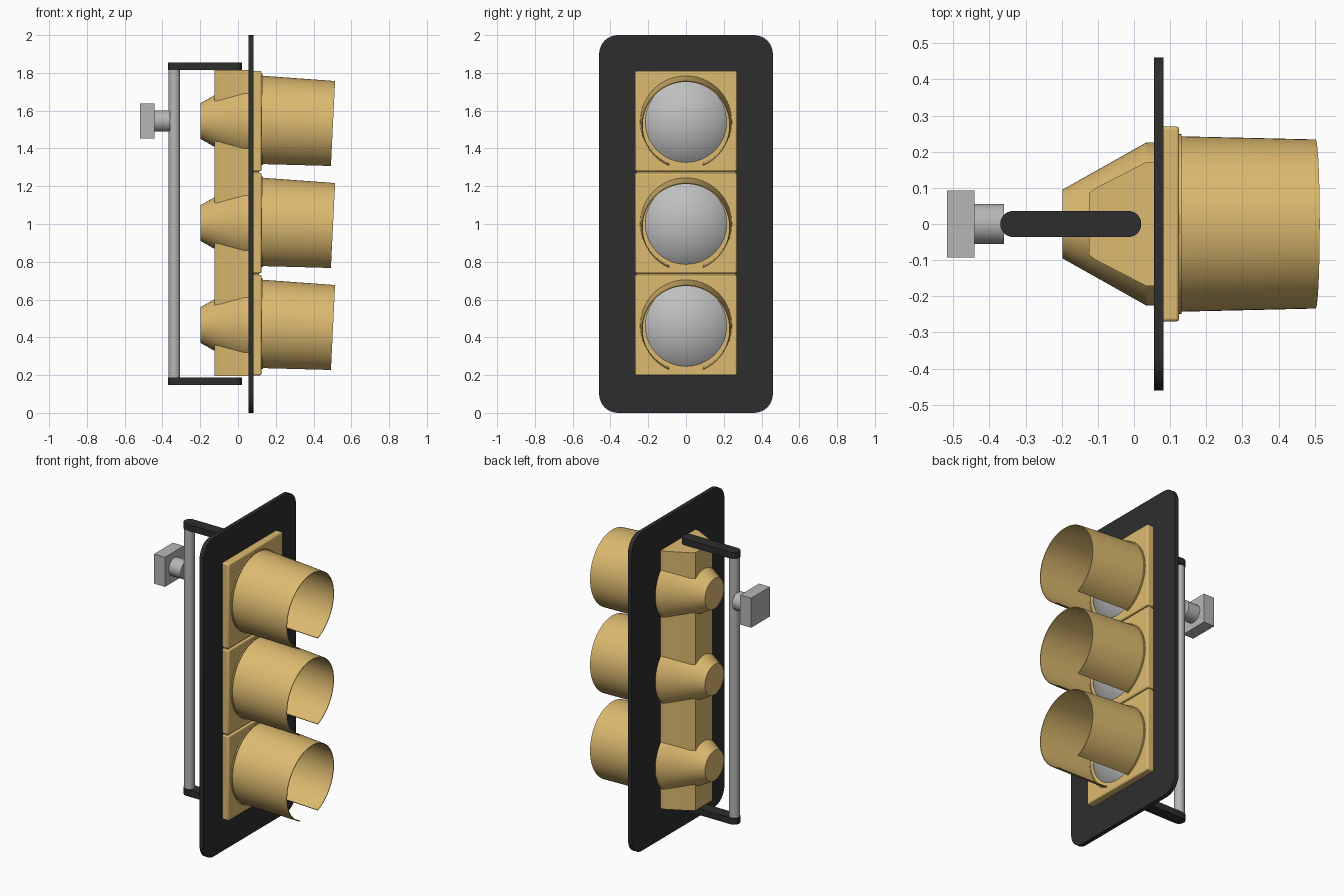
import bpy
import bmesh
import math
from mathutils import Vector, Matrix

if "Cube" in bpy.data.objects:
    bpy.data.objects.remove(bpy.data.objects["Cube"])


def material(name, rgb):
    m = bpy.data.materials.new(name)
    m.use_nodes = True
    m.diffuse_color = (*rgb, 1)
    bsdf = next(n for n in m.node_tree.nodes if n.type == 'BSDF_PRINCIPLED')
    bsdf.inputs["Base Color"].default_value = (*rgb, 1)
    return m


YELLOW = material("housing_yellow", (0.72, 0.49, 0.16))
BLACK = material("matte_black", (0.027, 0.027, 0.027))
LENS = material("lens_grey", (0.52, 0.52, 0.52))
METAL = material("metal_grey", (0.47, 0.47, 0.47))


def finish(name, bm, mat, bevel=0):
    bmesh.ops.remove_doubles(bm, verts=bm.verts, dist=1e-5)
    bmesh.ops.recalc_face_normals(bm, faces=bm.faces)
    mesh = bpy.data.meshes.new(name)
    bm.to_mesh(mesh)
    bm.free()
    mesh.materials.append(mat)
    mesh.shade_smooth()
    mesh.set_sharp_from_angle(angle=math.radians(25))
    ob = bpy.data.objects.new(name, mesh)
    bpy.context.collection.objects.link(ob)
    if bevel:
        mod = ob.modifiers.new("edge_bevel", 'BEVEL')
        mod.width = bevel
        mod.segments = 2
    return ob


def prism(name, points, direction, mat, bevel=0):
    """Extrude a flat outline along a direction."""
    bm = bmesh.new()
    face = bm.faces.new([bm.verts.new(p) for p in points])
    ext = bmesh.ops.extrude_face_region(bm, geom=[face], use_keep_orig=True)
    moved = [v for v in ext["geom"] if isinstance(v, bmesh.types.BMVert)]
    bmesh.ops.translate(bm, verts=moved, vec=Vector(direction))
    return finish(name, bm, mat, bevel)


def box(name, lo, hi, mat, bevel=0):
    (x, y, z), (u, v, w) = lo, hi
    outline = [(x, y, z), (x, v, z), (x, v, w), (x, y, w)]
    return prism(name, outline, (u - x, 0, 0), mat, bevel)


def rounded(cx, cy, hx, hy, r, steps=8):
    """Rounded rectangle outline in two dimensions."""
    pts = []
    for k, (sx, sy) in enumerate([(1, 1), (-1, 1), (-1, -1), (1, -1)]):
        for i in range(steps + 1):
            a = (k + i / steps) * math.pi / 2
            pts.append((cx + sx * (hx - r) + r * math.cos(a),
                        cy + sy * (hy - r) + r * math.sin(a)))
    return pts


def lathe(name, profile, z, mat, slot=0, closed=False, steps=64, axis='X'):
    """Turn an (along, radius) profile about an axis, leaving a gap below."""
    bm = bmesh.new()
    rings = []
    for i in range(steps + 1):
        a = slot + (2 * math.pi - 2 * slot) * i / steps
        rings.append([bm.verts.new((x, r * math.sin(a), -r * math.cos(a)))
                      for x, r in profile])
    n = len(profile)
    for a, b in zip(rings, rings[1:]):
        for j in range(n if closed else n - 1):
            k = (j + 1) % n
            bm.faces.new((a[j], a[k], b[k], b[j]))
    if slot:
        bm.faces.new(rings[0])
        bm.faces.new(rings[-1])
    bmesh.ops.remove_doubles(bm, verts=bm.verts, dist=1e-5)
    bmesh.ops.dissolve_degenerate(bm, edges=bm.edges, dist=1e-6)
    ob = finish(name, bm, mat)
    ob.location.z = z
    if axis == 'Z':
        ob.rotation_euler.y = -math.pi / 2
    return ob


# Backing board and rear housing
prism("backing_board", [(0.055, y, z) for y, z in rounded(0, 1, 0.46, 1, 0.1)],
      (0.026, 0, 0), BLACK)
half = [(0.06, 0.172), (0.035, 0.172), (-0.105, 0.1), (-0.125, 0.085)]
prism("rear_housing", [(x, y, 0.195) for x, y in half]
      + [(x, -y, 0.195) for x, y in reversed(half)], (0, 0, 1.62), YELLOW)

# Three lamp sections
SLOT = math.radians(22.5)
for i, label in enumerate(["lower", "middle", "upper"]):
    z = 0.465 + 0.54 * i
    box(label + "_door", (0.07, -0.27, z - 0.266), (0.125, 0.27, z + 0.266),
        YELLOW, 0.008)
    lathe(label + "_reflector_cone",
          [(-0.198, 0), (-0.198, 0.095), (0.035, 0.226), (0.06, 0.226), (0.06, 0)],
          z, YELLOW)
    # Shallow domed lens
    depth, rim = 0.08, 0.222
    R = (rim * rim + depth * depth) / (2 * depth)
    edge = math.asin(rim / R)
    dome = [(0.12 + depth - R + R * math.cos(edge * k / 10),
             R * math.sin(edge * k / 10)) for k in range(11)]
    lathe(label + "_lens", dome, z - 0.003, LENS)
    lathe(label + "_visor_flange",
          [(0.12, 0.236), (0.12, 0.249), (0.132, 0.249), (0.132, 0.236)],
          z - 0.003, YELLOW, SLOT, True)
    # Hooded visor, tipped slightly downward
    visor = lathe(label + "_visor",
                  [(0, 0.243), (0.385, 0.234), (0.385, 0.229), (0, 0.238)],
                  z - 0.003, YELLOW, SLOT, True)
    visor.location.x = 0.118
    visor.rotation_euler.y = math.radians(2.8)

# Dark strip of housing behind the door gaps
box("door_backing", (0.07, -0.262, 0.21), (0.11, 0.262, 1.8), YELLOW)

# Mounting bracket: two arms and an upright pipe
for label, z in (("lower", 0.147), ("upper", 1.815)):
    prism(label + "_arm", [(x, y, z) for x, y in
                           rounded(-0.175, 0, 0.195, 0.036, 0.0355)],
          (0, 0, 0.04), BLACK)
pipe = lathe("upright_pipe", [(0, 0), (0, 0.031), (1.64, 0.031), (1.64, 0)],
             0.18, METAL, steps=32, axis='Z')
pipe.location.x = -0.337

# Wall clamp
lathe("clamp_stub", [(-0.445, 0), (-0.445, 0.056), (-0.36, 0.056), (-0.36, 0)],
      1.545, METAL, steps=40)
box("clamp_block", (-0.518, -0.093, 1.452), (-0.442, 0.093, 1.638), METAL)
